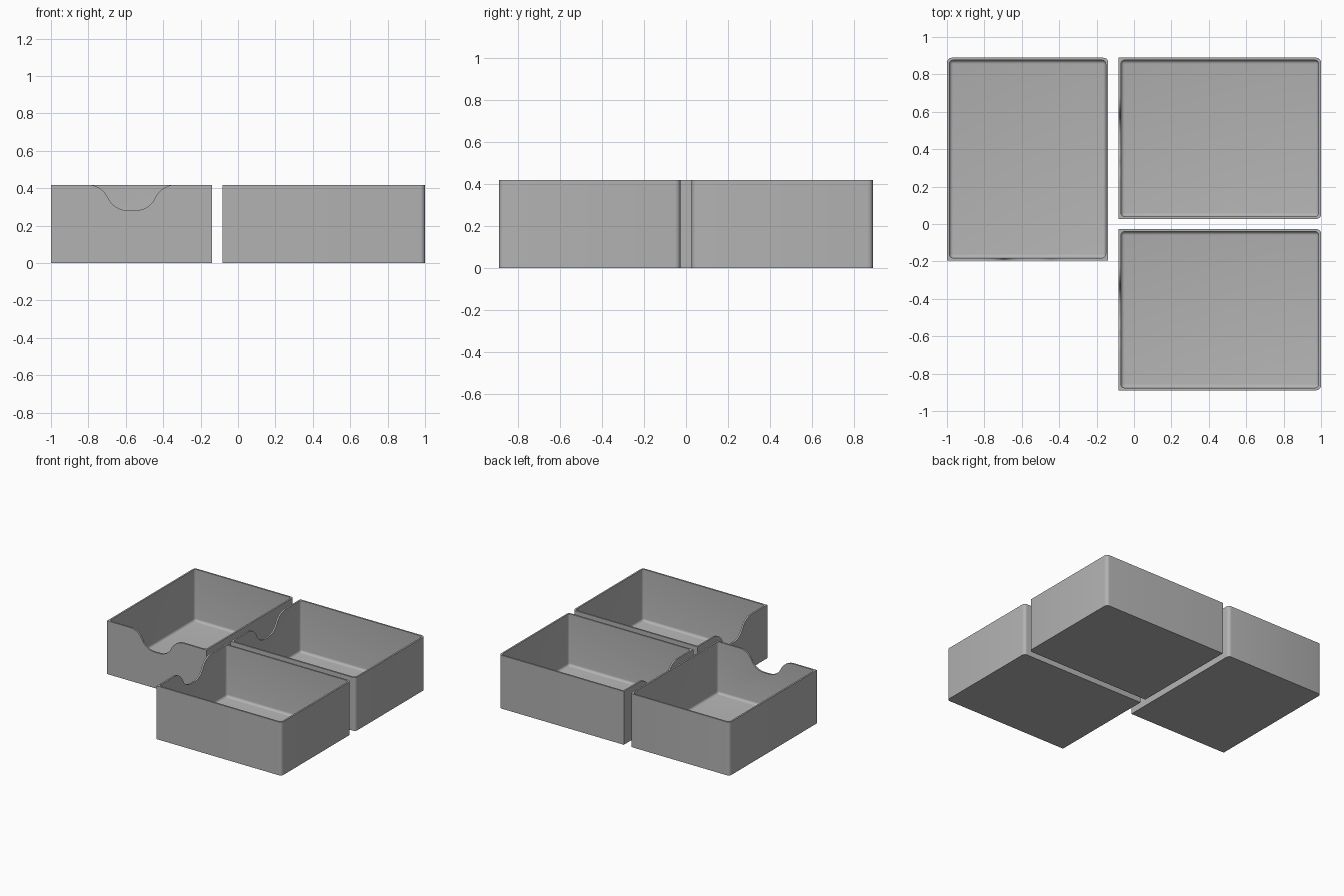
import bpy, bmesh, math
from mathutils import Vector

if "Cube" in bpy.data.objects:
    bpy.data.objects.remove(bpy.data.objects["Cube"])

W, D, H = 0.862, 1.083, 0.418      # tray width, depth, height
WALL, FLOOR = 0.013, 0.013
R_OUT, R_IN = 0.025, 0.02

grey = bpy.data.materials.new("grey plastic")
grey.diffuse_color = (0.45, 0.45, 0.45, 1)
grey.use_nodes = True
grey.node_tree.nodes["Principled BSDF"].inputs["Base Color"].default_value = grey.diffuse_color


def new_object(name, bm):
    bmesh.ops.recalc_face_normals(bm, faces=bm.faces)
    mesh = bpy.data.meshes.new(name)
    bm.to_mesh(mesh)
    bm.free()
    mesh.materials.append(grey)
    obj = bpy.data.objects.new(name, mesh)
    bpy.context.collection.objects.link(obj)
    return obj


def rounded_box(name, lo, hi, radius, rule):
    """Box between two corners; edges picked by the rule are rounded."""
    bm = bmesh.new()
    bmesh.ops.create_cube(bm, size=1)
    lo, hi = Vector(lo), Vector(hi)
    for v in bm.verts:
        v.co = Vector(lo[i] + (v.co[i] + 0.5) * (hi[i] - lo[i]) for i in range(3))
    mid = (lo + hi) / 2
    edges = [e for e in bm.edges
             if rule((e.verts[0].co + e.verts[1].co) / 2 - mid,
                     abs(e.verts[0].co.z - e.verts[1].co.z) > 0.01)]
    bmesh.ops.bevel(bm, geom=edges, offset=radius, segments=5,
                    profile=0.5, affect='EDGES')
    return new_object(name, bm)


def notch_cutter():
    """Bell-shaped finger notch extruded through the front wall."""
    r, ang, flat, low = 0.114, math.radians(67), 0.022, 0.282
    n = 12
    half = [(flat + r * math.sin(ang * i / n),
             low + r * (1 - math.cos(ang * i / n))) for i in range(n + 1)]
    cx = flat + 2 * r * math.sin(ang)
    half += [(cx - r * math.sin(ang * i / n),
              H - r * (1 - math.cos(ang * i / n))) for i in range(n - 1, -1, -1)]
    half += [(cx, H + 0.1)]
    profile = [(-x, z) for x, z in reversed(half)] + half
    bm = bmesh.new()
    face = bm.faces.new([bm.verts.new((x, -D / 2 - 0.1, z)) for x, z in profile])
    ext = bmesh.ops.extrude_face_region(bm, geom=[face])
    bmesh.ops.translate(bm, vec=(0, 0.2, 0),
                        verts=[v for v in ext["geom"] if isinstance(v, bmesh.types.BMVert)])
    return new_object("notch_cutter", bm)


# outer body: back corners rounded, notch side square
body = rounded_box("tray", (-W / 2, -D / 2, 0), (W / 2, D / 2, H), R_OUT,
                   lambda c, upright: upright and c.y > 0)
# inner space: rounded corners and floor edge
cavity = rounded_box("cavity_cutter", (-W / 2 + WALL, -D / 2 + WALL, FLOOR),
                     (W / 2 - WALL, D / 2 - WALL, H + 0.1), R_IN,
                     lambda c, upright: upright or c.z < 0)
cutters = [cavity, notch_cutter()]
for c in cutters:
    c.hide_render = True
    mod = body.modifiers.new(c.name, 'BOOLEAN')
    mod.operation, mod.solver, mod.object = 'DIFFERENCE', 'EXACT', c

# bake the cuts into one shared tray shape
bpy.context.view_layer.update()
shape = bpy.data.meshes.new_from_object(
    body.evaluated_get(bpy.context.evaluated_depsgraph_get()))
for o in cutters + [body]:
    bpy.data.objects.remove(o)

# three trays: one facing front, two facing left
xr, yr = 1 - D / 2, 0.889 - W / 2
for name, x, y, turn in (("left_tray", -1 + W / 2, 0.889 - D / 2, 0),
                         ("back_right_tray", xr, yr, -90),
                         ("front_right_tray", xr, -yr, -90)):
    tray = bpy.data.objects.new(name, shape.copy())
    bpy.context.collection.objects.link(tray)
    tray.location = (x, y, 0)
    tray.rotation_euler.z = math.radians(turn)
    bpy.ops.object.select_all(action='DESELECT')
    tray.select_set(True)
    bpy.context.view_layer.objects.active = tray
    bpy.ops.object.shade_smooth_by_angle(angle=math.radians(30))
